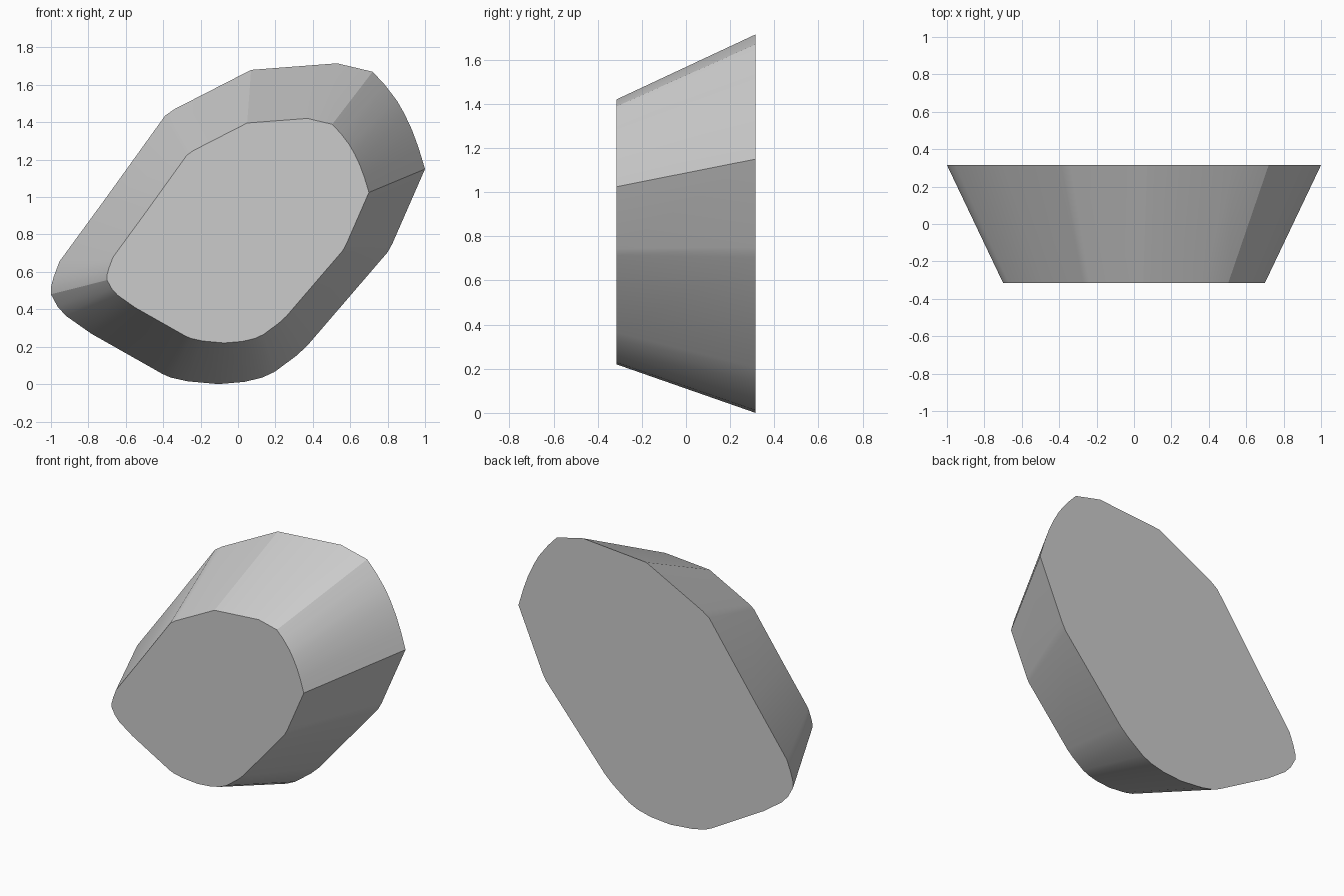
import bpy, bmesh, math

if "Cube" in bpy.data.objects:
    bpy.data.objects.remove(bpy.data.objects["Cube"])

# Outline of the large back face (x, z), clockwise from the left tip
OUTLINE = [
    (-1.0, .52), (-.985, .575), (-.955, .655), (-.71, .99), (-.39, 1.435),
    (-.34, 1.47), (.07, 1.68), (.53, 1.715), (.72, 1.67), (.785, 1.60),
    (.85, 1.515), (.89, 1.445), (.93, 1.36), (.965, 1.265), (1.0, 1.15),
    (.825, .75), (.80, .705), (.37, .205), (.31, .15), (.195, .065),
    (.13, .035), (.035, .012), (-.105, 0), (-.27, .015), (-.36, .035),
    (-.405, .055), (-.785, .27), (-.92, .365), (-.965, .415), (-1.0, .48),
]
HALF_DEPTH = 0.315
TAPER = 0.7          # front face size relative to the back face
FRONT_LIFT = 0.22    # height of the front face's lowest point

grey = bpy.data.materials.new("plain grey")
grey.diffuse_color = (0.6, 0.6, 0.6, 1)
grey.use_nodes = True
grey.node_tree.nodes["Principled BSDF"].inputs["Base Color"].default_value = grey.diffuse_color

# Tapered block: two caps joined by a ring of side faces
bm = bmesh.new()
back = [bm.verts.new((x, HALF_DEPTH, z)) for x, z in OUTLINE]
front = [bm.verts.new((x * TAPER, -HALF_DEPTH, FRONT_LIFT + z * TAPER))
         for x, z in OUTLINE]
bm.faces.new(back)
bm.faces.new(front[::-1])
n = len(OUTLINE)
for i in range(n):
    j = (i + 1) % n
    bm.faces.new((back[i], front[i], front[j], back[j]))
bmesh.ops.recalc_face_normals(bm, faces=bm.faces)

mesh = bpy.data.meshes.new("tapered_block")
bm.to_mesh(mesh)
bm.free()
mesh.materials.append(grey)
block = bpy.data.objects.new("tapered_block", mesh)
bpy.context.collection.objects.link(block)

# Soft shading around the rounded corners, crisp cap edges
bpy.context.view_layer.objects.active = block
block.select_set(True)
bpy.ops.object.shade_smooth_by_angle(angle=math.radians(20))
